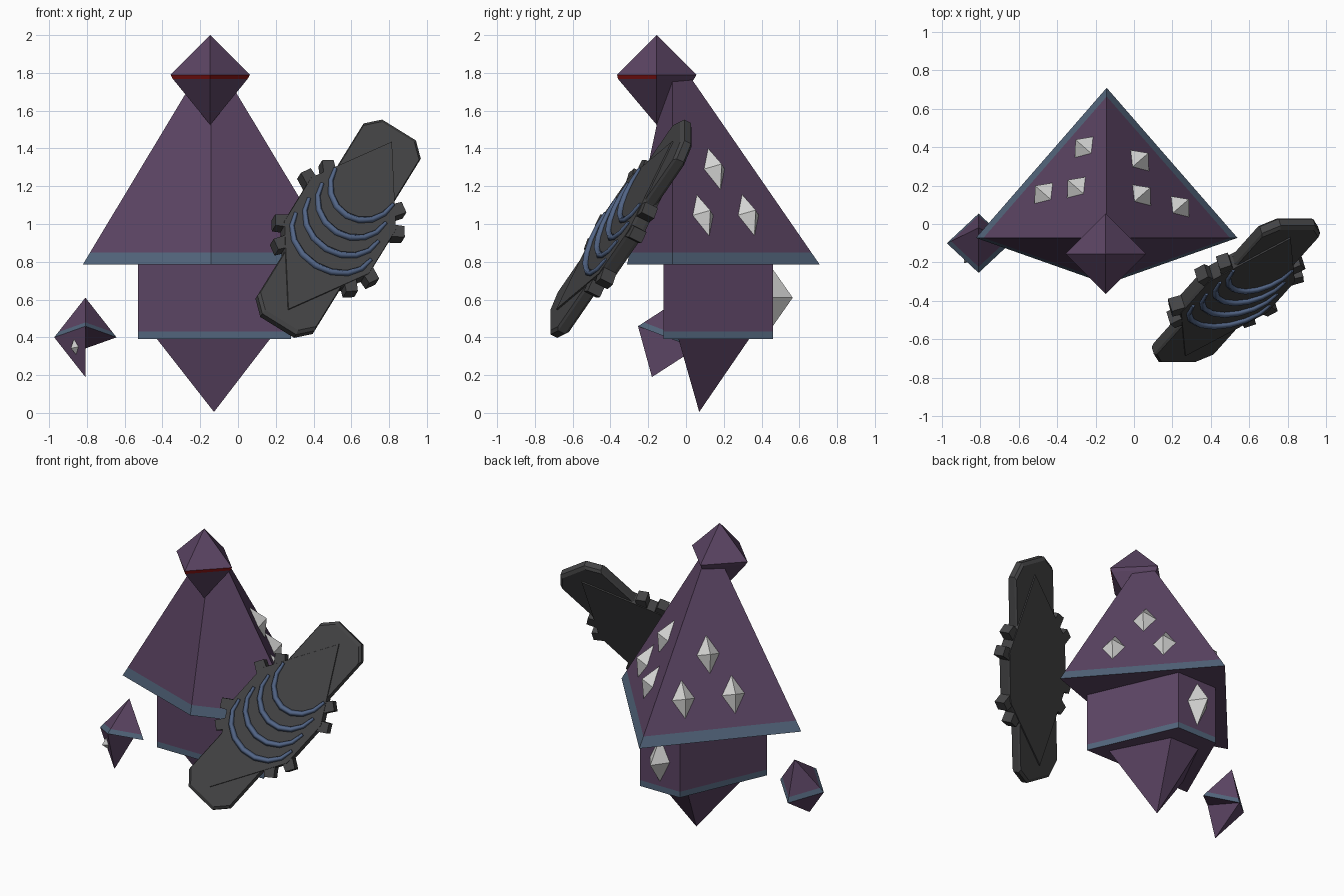
import bpy, bmesh, math
from mathutils import Vector, Matrix

if "Cube" in bpy.data.objects:
    bpy.data.objects.remove(bpy.data.objects["Cube"])


def mat(name, r, g, b):
    m = bpy.data.materials.new(name)
    m.diffuse_color = (r, g, b, 1)
    m.use_nodes = True
    m.node_tree.nodes["Principled BSDF"].inputs["Base Color"].default_value = m.diffuse_color
    return m


PURPLE = mat("dusky_purple", 0.105, 0.058, 0.125)
BLUE = mat("slate_blue", 0.085, 0.13, 0.20)
STRIPE = mat("stripe_blue", 0.085, 0.13, 0.24)
RED = mat("dark_red", 0.22, 0.006, 0.006)
PALE = mat("pale_grey", 0.66, 0.66, 0.65)
DARK = mat("charcoal", 0.058, 0.058, 0.06)


def loft(name, rings, mats, rule=None, matrix=Matrix()):
    """Skin a stack of rings; a ring of one point is a tip, open ends are capped."""
    bm = bmesh.new()
    vs = [[bm.verts.new(p) for p in ring] for ring in rings]
    for a, b in zip(vs, vs[1:]):
        n = max(len(a), len(b))
        for i in range(n):
            j = (i + 1) % n
            lo = [a[0]] if len(a) == 1 else [a[i], a[j]]
            hi = [b[0]] if len(b) == 1 else [b[j], b[i]]
            bm.faces.new(lo + hi)
    for end in (vs[0], vs[-1]):
        if len(end) > 2:
            bm.faces.new(end)
    bmesh.ops.recalc_face_normals(bm, faces=bm.faces)
    bm.normal_update()
    if rule:
        for f in bm.faces:
            f.material_index = rule(f.calc_center_median(), f.normal)
    bm.transform(matrix)
    me = bpy.data.meshes.new(name)
    bm.to_mesh(me)
    bm.free()
    for m in mats:
        me.materials.append(m)
    ob = bpy.data.objects.new(name, me)
    bpy.context.collection.objects.link(ob)
    return ob


def diamond(cx, cy, z, x, front, back):
    return [(cx + x, cy, z), (cx, cy + back, z), (cx - x, cy, z), (cx, cy - front, z)]


def trapezoid(cx, z, front_half, y0, back_half, y1):
    return [(cx - front_half, y0, z), (cx + front_half, y0, z),
            (cx + back_half, y1, z), (cx - back_half, y1, z)]


def crystal(name, centre, normal, w, h, d):
    """Stretched octahedron half sunk in a surface, long axis up the slope."""
    n = Vector(normal).normalized()
    up = (Vector((0, 0, 1)) - n * n.z).normalized()
    side = up.cross(n)
    m = Matrix((side, up, n)).transposed().to_4x4()
    m.translation = centre
    ring = [(w, 0, 0), (0, h, 0), (-w, 0, 0), (0, -h, 0)]
    loft(name, [[(0, 0, -d)], ring, [(0, 0, d)]], [PALE], matrix=m)


# Cloak: truncated four-sided pyramid with a blue hem
CX, CY = -0.142, -0.072
APEX, BASE = 1.915, 0.785


def cloak_ring(z):
    s = (APEX - z) / (APEX - BASE)
    return diamond(CX, CY, z, 0.68 * s, 0.24 * s, 0.78 * s)


loft("cloak", [cloak_ring(z) for z in (BASE, 0.85, 1.765)], [PURPLE, BLUE],
     lambda c, n: int(BASE + 0.005 < c.z < 0.85))

# Cloak crystals, three on each back face
for i, (x, y) in enumerate([(-0.26, 0.40), (-0.47, 0.16), (-0.30, 0.19),
                            (0.03, 0.33), (0.04, 0.15), (0.24, 0.09)]):
    sx = 1 if x > CX else -1
    z = BASE + (APEX - BASE) * (1 - abs(x - CX) / 0.68 - (y - CY) / 0.78)
    crystal(f"cloak_crystal_{i}", (x, y, z),
            (sx / 0.68, 1 / 0.78, 1 / (APEX - BASE)), 0.072, 0.12, 0.065)

# Head: octahedron with a thin red visor on the front faces
HX, HY = -0.147, -0.155
loft("head", [[(HX, HY, 1.525)], diamond(HX, HY, 1.768, 0.198, 0.205, 0.198),
              diamond(HX, HY, 1.79, 0.21, 0.21, 0.21), [(HX, HY, 2.0)]],
     [PURPLE, RED], lambda c, n: int(1.77 < c.z < 1.79 and n.y < 0))

# Lower body with blue hem, back crystal and pointed tail
loft("body", [trapezoid(-0.125, z, 0.405, -0.12, 0.15, 0.46) for z in (0.39, 0.43, 0.80)],
     [PURPLE, BLUE], lambda c, n: int(0.395 < c.z < 0.43))
crystal("body_crystal", (-0.125, 0.46, 0.61), (0, 1, 0), 0.075, 0.15, 0.105)
loft("tail_point", [[(-0.127, 0.07, 0.005)], trapezoid(-0.13, 0.392, 0.30, -0.04, 0.11, 0.335)],
     [PURPLE])

# Floating hand: tilted crystal, its lower half cut away on the inner side
hand = Matrix.Translation((-0.808, -0.10, 0.40)) @ Matrix.Rotation(math.radians(-20.9), 4, 'X')
R, H = 0.165, 0.225
k = 1 - 0.03 / H
loft("hand_upper", [diamond(0, 0, 0, R, R, R), diamond(0, 0, 0.03, R * k, R * k, R * k),
                    [(0, 0, H)]], [PURPLE, BLUE],
     lambda c, n: int(0.001 < c.z < 0.03), hand)
low = [Vector(p) for p in ((0, -R, 0), (-R, 0, 0), (0, R, 0), (0, 0, -H))]
loft("hand_lower", [low[:3], low[3:]], [PURPLE], matrix=hand)
crystal("hand_crystal", hand @ ((low[0] + low[1] + low[3]) / 3),
        hand.to_3x3() @ Vector((-1 / R, -1 / R, -1 / H)), 0.024, 0.042, 0.035)

# Shield frame: local x = width, y = length, z = towards the front
u = Vector((0.453, 0.506, 0.734)).normalized()
v = Vector((0.85, 0, -0.527))
v = (v - u * v.dot(u)).normalized()
shield = Matrix((v, u, v.cross(u))).transposed().to_4x4()
shield.translation = (0.53, -0.345, 0.975)


def plate(name, pts, t, bevel=0.0):
    small = [(x * (1 - bevel), y * (1 - bevel)) for x, y in pts]
    loft(name, [[(x, y, -t) for x, y in small], [(x, y, -t * 0.6) for x, y in pts],
                [(x, y, t * 0.6) for x, y in pts], [(x, y, t) for x, y in small]],
         [DARK], matrix=shield)


def mirrored(quarter):
    """Outline from one quarter, mirrored in both axes."""
    right = quarter + [(x, -y) for x, y in reversed(quarter)]
    return right + [(-x, -y) for x, y in right]


plate("shield_plate", mirrored([(0.105, 0.70), (0.178, 0.62)]), 0.034, 0.03)
plate("shield_boss", [(0, 0.61), (-0.265, 0.16), (-0.265, -0.16),
                      (0, -0.61), (0.265, -0.16), (0.265, 0.16)], 0.042, 0.01)

# Shield teeth along both sides
for sx in (-1, 1):
    for sy in (-1, 1):
        for i, (ang, r) in enumerate([(38, 0.385), (60, 0.355)]):
            a = math.radians(ang)
            d = Vector((sx * math.sin(a), sy * math.cos(a)))
            p = Vector((-d.y, d.x))
            plate(f"shield_tooth_{sx}_{sy}_{i}",
                  [d * 0.22 - p * 0.04, d * r - p * 0.032, d * r + p * 0.032, d * 0.22 + p * 0.04],
                  0.038)

# Four curved blue ridges, tapering at their ends
for i in range(4):
    half, bottom = 0.18 + 0.018 * i, 0.07 - 0.12 * i
    cu = bpy.data.curves.new(f"shield_ridge_{i}", 'CURVE')
    cu.dimensions = '3D'
    cu.bevel_depth = 0.02
    cu.bevel_resolution = 0
    cu.use_fill_caps = True
    sp = cu.splines.new('POLY')
    sp.points.add(8)
    for j, pt in enumerate(sp.points):
        a = math.pi * j / 8
        pt.co = (-half * math.cos(a), bottom + 0.21 * (1 - math.sin(a)), 0.046, 1)
        pt.radius = 0.5 + 0.5 * math.sin(a)
    cu.materials.append(STRIPE)
    ob = bpy.data.objects.new(f"shield_ridge_{i}", cu)
    ob.matrix_world = shield
    bpy.context.collection.objects.link(ob)
